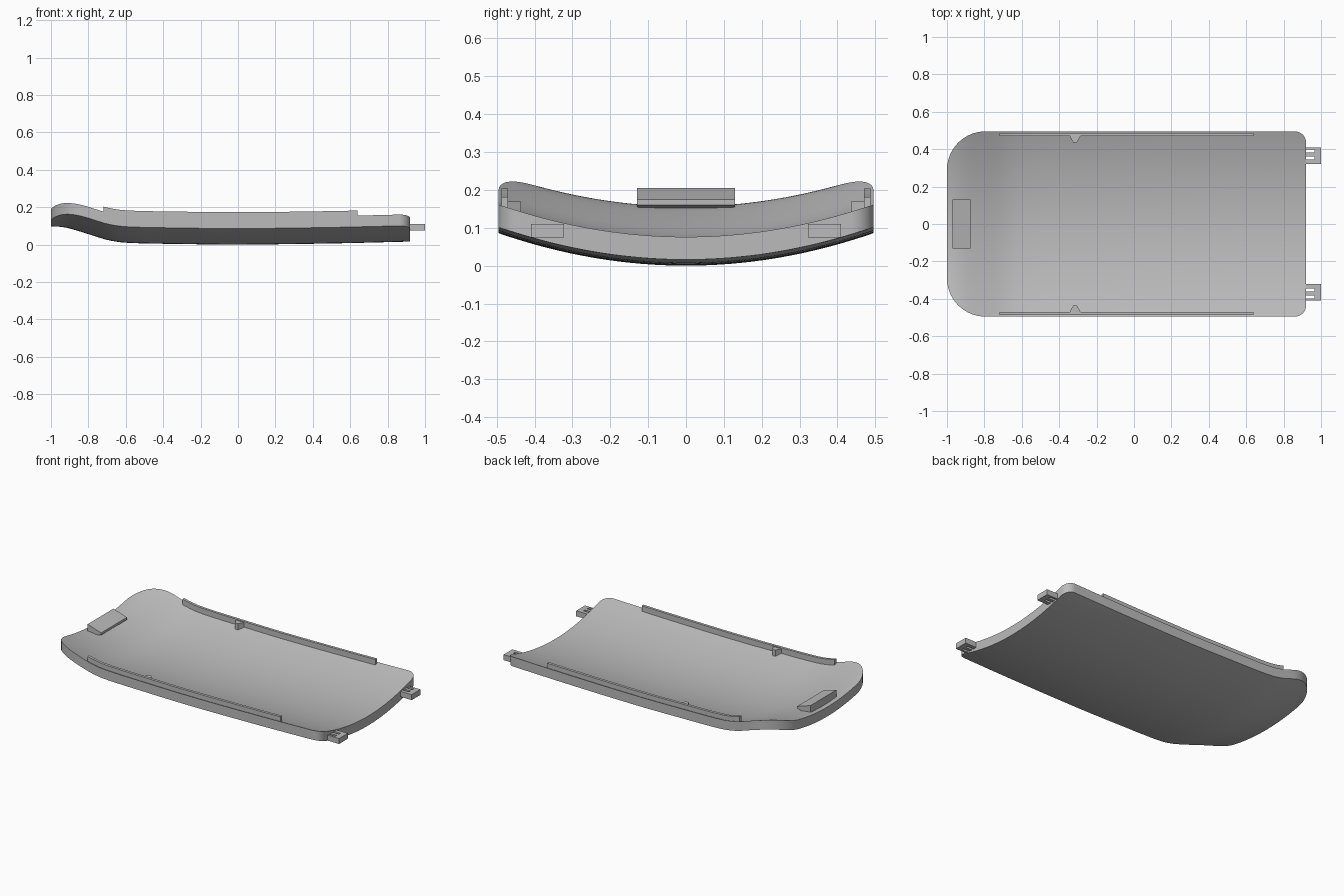
import bpy, bmesh, math

if "Cube" in bpy.data.objects:
    bpy.data.objects.remove(bpy.data.objects["Cube"], do_unlink=True)

grey = bpy.data.materials.new("Plain grey plastic")
grey.use_nodes = True
colour = (0.5, 0.5, 0.5, 1)
grey.diffuse_color = colour
grey.node_tree.nodes["Principled BSDF"].inputs["Base Color"].default_value = colour

THICK = 0.06
LEFT, RIGHT, HALF = -1.0, 0.92, 0.495
R_LEFT, R_RIGHT = 0.205, 0.06

# Underside height along the centre line
SPINE = [(-1.05, 0.093), (-1, 0.096), (-0.95, 0.095), (-0.9, 0.086), (-0.8, 0.056),
         (-0.7, 0.025), (-0.6, 0.01), (-0.3, 0.003), (0, 0.0), (0.5, 0.006),
         (0.92, 0.016), (1.1, 0.02)]


def spine(x):
    """Smooth cubic through the spine points."""
    i = 1
    while i < len(SPINE) - 3 and x > SPINE[i + 1][0]:
        i += 1
    (xa, za), (xb, zb), (xc, zc), (xd, zd) = SPINE[i - 1:i + 3]
    h = xc - xb
    t = (x - xb) / h
    mb, mc = (zc - za) / (xc - xa) * h, (zd - zb) / (xd - xb) * h
    return (zb * (2 * t**3 - 3 * t**2 + 1) + mb * (t**3 - 2 * t**2 + t)
            + zc * (3 * t**2 - 2 * t**3) + mc * (t**3 - t**2))


def under(x, y):
    return spine(x) + 0.35 * y * y


def half_width(x):
    """Plan outline with rounded corners."""
    for r, d in ((R_LEFT, LEFT + R_LEFT - x), (R_RIGHT, x - RIGHT + R_RIGHT)):
        if d > 0:
            return HALF - r + math.sqrt(max(r * r - d * d, 0))
    return HALF


def loft(name, rings, smooth=True):
    """Skin a row of closed rings and cap both ends."""
    bm = bmesh.new()
    rows = [[bm.verts.new(p) for p in ring] for ring in rings]
    n = len(rows[0])
    for a, b in zip(rows, rows[1:]):
        for i in range(n):
            j = (i + 1) % n
            bm.faces.new((a[i], a[j], b[j], b[i]))
    bm.faces.new(rows[0])
    bm.faces.new(rows[-1])
    bmesh.ops.recalc_face_normals(bm, faces=bm.faces)
    mesh = bpy.data.meshes.new(name)
    bm.to_mesh(mesh)
    bm.free()
    mesh.materials.append(grey)
    obj = bpy.data.objects.new(name, mesh)
    bpy.context.collection.objects.link(obj)
    if smooth:
        bpy.ops.object.select_all(action="DESELECT")
        obj.select_set(True)
        bpy.context.view_layer.objects.active = obj
        bpy.ops.object.shade_smooth_by_angle(angle=math.radians(35))
    return obj


def prism(name, outline, z0, z1):
    return loft(name, [[(x, y, z) for x, y in outline] for z in (z0, z1)], False)


# Curved cover shell
ARC = 14
angles = [i / ARC * math.pi / 2 for i in range(ARC + 1)]
stations = [LEFT + R_LEFT * (1 - math.cos(a)) for a in angles]
start, end = LEFT + R_LEFT, RIGHT - R_RIGHT
stations += [start + (end - start) * i / 40 for i in range(1, 40)]
stations += [end + R_RIGHT * math.sin(a) for a in angles]
ACROSS = 32
rings = []
for x in stations:
    ys = [half_width(x) * (2 * i / ACROSS - 1) for i in range(ACROSS + 1)]
    rings.append([(x, y, under(x, y)) for y in ys]
                 + [(x, y, under(x, y) + THICK) for y in reversed(ys)])
loft("cover_shell", rings)

# Locking wedge at the raised end
profile = [(-0.97, 0.145), (-0.97, 0.205), (-0.875, 0.175), (-0.875, 0.16)]
loft("locking_wedge", [[(x, y, z) for x, z in profile] for y in (-0.13, 0.13)], False)

for side, label in ((1, "left"), (-1, "right")):
    # Guide rail following the shell edge
    rings = []
    for i in range(41):
        x = -0.72 + 1.36 * i / 40
        z = under(x, 0.487) + THICK
        rings.append([(x, side * y, z + dz) for y, dz in
                      ((0.47, -0.02), (0.487, -0.02), (0.487, 0.03), (0.47, 0.03))])
    loft(label + "_guide_rail", rings)

    # Tapered catch on the rail
    catch = [(-0.345, 0.472), (-0.285, 0.472), (-0.305, 0.436), (-0.325, 0.436)]
    prism(label + "_rail_catch", [(x, side * y) for x, y in catch], 0.13, 0.17)

    # Slotted clip: three fingers joined by an end bar, drawn as a comb
    comb = [(1.0, 0.322), (1.0, 0.41)]
    for low, high in ((0.397, 0.41), (0.361, 0.381), (0.322, 0.345)):
        comb += [(0.965, high), (0.905, high), (0.905, low), (0.965, low)]
    comb = [p for i, p in enumerate(comb) if i not in (2, len(comb) + 12 - 1)]
    comb = comb[:-1]
    prism(label + "_end_clip", [(x, side * y) for x, y in comb], 0.075, 0.11)
